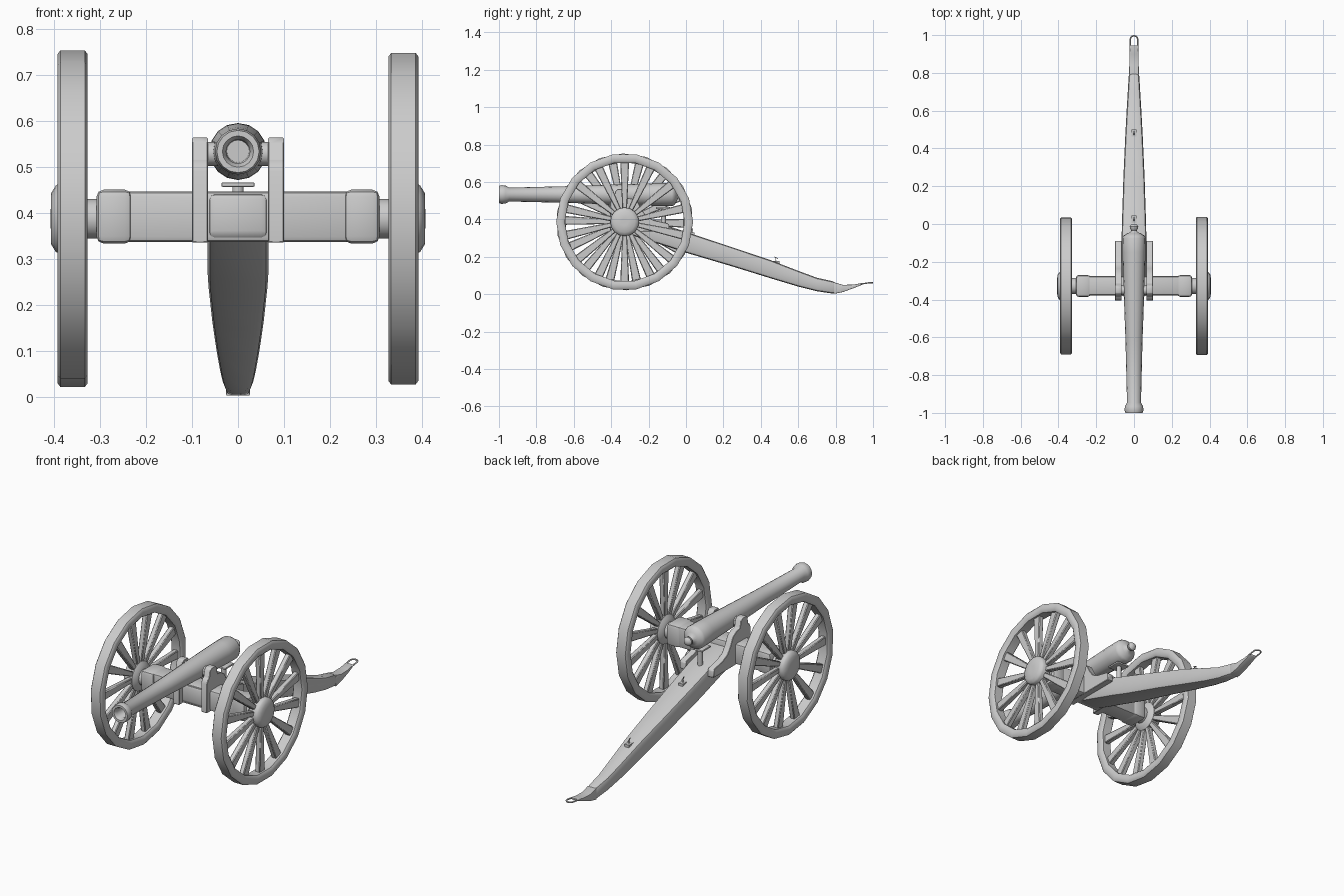
import bpy, bmesh, math
from mathutils import Matrix, Vector

if "Cube" in bpy.data.objects:
    bpy.data.objects.remove(bpy.data.objects["Cube"])

def finish(name, bm, smooth=40, bevel=0, segs=2):
    bmesh.ops.recalc_face_normals(bm, faces=bm.faces[:])
    me = bpy.data.meshes.new(name)
    bm.to_mesh(me)
    bm.free()
    ob = bpy.data.objects.new(name, me)
    bpy.context.collection.objects.link(ob)
    bpy.ops.object.select_all(action='DESELECT')
    bpy.context.view_layer.objects.active = ob
    ob.select_set(True)
    if bevel:
        m = ob.modifiers.new("bevel", 'BEVEL')
        m.width, m.segments, m.limit_method = bevel, segs, 'ANGLE'
        m.angle_limit = math.radians(40)
        bpy.ops.object.modifier_apply(modifier=m.name)
    bpy.ops.object.shade_smooth_by_angle(angle=math.radians(smooth))
    return ob

def skin(bm, rings, close=False):
    """Bridge equal rings of points; cap the ends unless closed."""
    vs = [[bm.verts.new(p) for p in r] for r in rings]
    n = len(vs[0])
    for i in range(len(vs) if close else len(vs) - 1):
        a, b = vs[i], vs[(i + 1) % len(vs)]
        for j in range(n):
            bm.faces.new((a[j], a[(j + 1) % n], b[(j + 1) % n], b[j]))
    if not close:
        bm.faces.new(vs[0])
        bm.faces.new(vs[-1])

def lathe(name, prof, axis, centre, segs=16, close=False, spin=0, smooth=40):
    """Revolve (position along axis, radius) points about the x or y axis."""
    rings = []
    for a, r in prof:
        ring = []
        for k in range(segs):
            t = 2 * math.pi * k / segs + spin
            u, v = r * math.cos(t), r * math.sin(t)
            ring.append(Vector((a, u, v) if axis == 'x' else (u, a, v)) + Vector(centre))
        rings.append(ring)
    bm = bmesh.new()
    skin(bm, rings, close)
    return finish(name, bm, smooth)

def loft(name, sections, bevel=0.0):
    """Box sections (y, half width, z bottom, z top) along y."""
    bm = bmesh.new()
    skin(bm, [[(-w, y, b), (w, y, b), (w, y, t), (-w, y, t)] for y, w, b, t in sections])
    return finish(name, bm, bevel=bevel)

def box(name, x, y, z, bevel=0.0):
    bm = bmesh.new()
    skin(bm, [[(x[0], v, z[0]), (x[1], v, z[0]), (x[1], v, z[1]), (x[0], v, z[1])] for v in y])
    return finish(name, bm, bevel=bevel)

def tube(name, pts, radius, cyclic=False):
    cu = bpy.data.curves.new(name, 'CURVE')
    cu.dimensions, cu.bevel_depth, cu.bevel_resolution = '3D', radius, 1
    cu.use_fill_caps = True
    sp = cu.splines.new('POLY')
    sp.points.add(len(pts) - 1)
    for p, c in zip(sp.points, pts):
        p.co = (*c, 1)
    sp.use_cyclic_u = cyclic
    ob = bpy.data.objects.new(name, cu)
    bpy.context.collection.objects.link(ob)

WY, WZ, BZ = -0.328, 0.387, 0.533

# Barrel with hollow bore and cascabel knob
lathe("barrel", [(-0.75, 0.024), (-0.985, 0.026), (-1.0, 0.034), (-1.0, 0.046), (-0.985, 0.050),
                 (-0.965, 0.048), (-0.945, 0.037), (-0.62, 0.045), (-0.40, 0.053), (-0.15, 0.061),
                 (-0.075, 0.062), (-0.062, 0.056), (-0.05, 0.036), (-0.042, 0.018), (-0.034, 0.014),
                 (-0.026, 0.021), (-0.014, 0.023), (-0.004, 0.016), (0.0, 0.005)], 'y', (0, 0, BZ))
lathe("trunnions", [(-0.098, 0.026), (0.098, 0.026)], 'x', (0, -0.35, BZ - 0.005), 12)

# Trail beam, from the axle to the ground
loft("trail", [(-0.385, 0.066, 0.345, 0.445), (-0.09, 0.066, 0.252, 0.363), (0.0, 0.064, 0.222, 0.333),
               (0.25, 0.056, 0.148, 0.25), (0.45, 0.047, 0.086, 0.183), (0.6, 0.039, 0.041, 0.125),
               (0.7, 0.033, 0.016, 0.088), (0.8, 0.027, 0.001, 0.066)], 0.016)
# Iron tail shoe and towing eye
loft("trail_shoe", [(0.79, 0.026, 0.002, 0.064), (0.84, 0.025, 0.012, 0.05), (0.9, 0.024, 0.034, 0.052),
                    (0.945, 0.022, 0.052, 0.061)], 0.003)
eye = [(0.02 * math.cos(math.pi * k / 6), 0.977 + 0.02 * math.sin(math.pi * k / 6), 0.061) for k in range(7)]
tube("towing_eye", [(0.02, 0.93, 0.054)] + eye + [(-0.02, 0.93, 0.054)], 0.004)

# Elevating screw with its rest plate
box("screw_plate", (-0.036, 0.036), (-0.16, -0.085), (0.456, 0.466), 0.003)
bm = bmesh.new()
bmesh.ops.create_cone(bm, cap_ends=True, segments=10, radius1=0.013, radius2=0.013, depth=0.11,
                      matrix=Matrix.Translation((0, -0.12, 0.405)))
finish("elevating_screw", bm)
# Small fittings on the trail top
for name, y, z in (("trail_hook", 0.48, 0.172), ("trail_cleat", 0.025, 0.325)):
    box(name + "_base", (-0.013, 0.013), (y - 0.02, y + 0.02), (z - 0.012, z + 0.006))
    tube(name, [(0, y, z), (0, y, z + 0.022), (0, y - 0.008, z + 0.03), (0, y + 0.012, z + 0.018)], 0.003)

# Axle core
box("axle_block", (-0.25, 0.25), (WY - 0.05, WY + 0.052), (0.336, 0.446), 0.012)

CHEEK = [(-0.405, 0.335), (-0.405, 0.49), (-0.395, 0.51), (-0.385, 0.515), (-0.378, 0.55), (-0.365, 0.563),
         (-0.335, 0.563), (-0.322, 0.55), (-0.315, 0.515), (-0.285, 0.51), (-0.255, 0.49), (-0.235, 0.45),
         (-0.21, 0.415), (-0.17, 0.395), (-0.10, 0.38), (-0.09, 0.37), (-0.09, 0.335)]

for s, side in ((-1, "left"), (1, "right")):
    # Cheek plate holding the trunnion
    bm = bmesh.new()
    skin(bm, [[(s * x, y, z) for y, z in CHEEK] for x in (0.065, 0.1)])
    finish(side + "_cheek", bm, bevel=0.002, segs=1)
    # Axle end band and spindle
    box(side + "_axle_band", sorted((s * 0.23, s * 0.308)), (WY - 0.058, WY + 0.058), (0.333, 0.45), 0.016)
    c = (0, WY, WZ)
    # Hub: narrow inside, wide domed cap outside
    lathe(side + "_hub", [(s * x, r) for x, r in ((0.29, 0.043), (0.328, 0.043), (0.332, 0.06), (0.345, 0.077),
          (0.388, 0.077), (0.396, 0.072), (0.406, 0.056), (0.407, 0.02))], 'x', c, 16)
    # Rim
    spin = 0.0 if s > 0 else 0.2
    lathe(side + "_rim", [(s * x, r) for x, r in ((0.327, 0.33), (0.327, 0.358), (0.333, 0.366), (0.386, 0.366),
          (0.392, 0.358), (0.392, 0.33), (0.384, 0.32), (0.335, 0.32))], 'x', c, 18, True, spin, 50)
    # Spokes, flaring toward the rim
    bm = bmesh.new()
    for k in range(14):
        rot = Matrix.Translation(c) @ Matrix.Rotation(2 * math.pi * k / 14 + spin, 4, 'X')
        skin(bm, [[rot @ Vector((s * 0.36 + dx * h, dy * w, r)) for dx, dy in ((-1, -1), (1, -1), (1, 1), (-1, 1))]
                  for r, w, h in ((0.05, 0.012, 0.014), (0.33, 0.024, 0.014))])
    finish(side + "_spokes", bm, bevel=0.004, segs=1)
